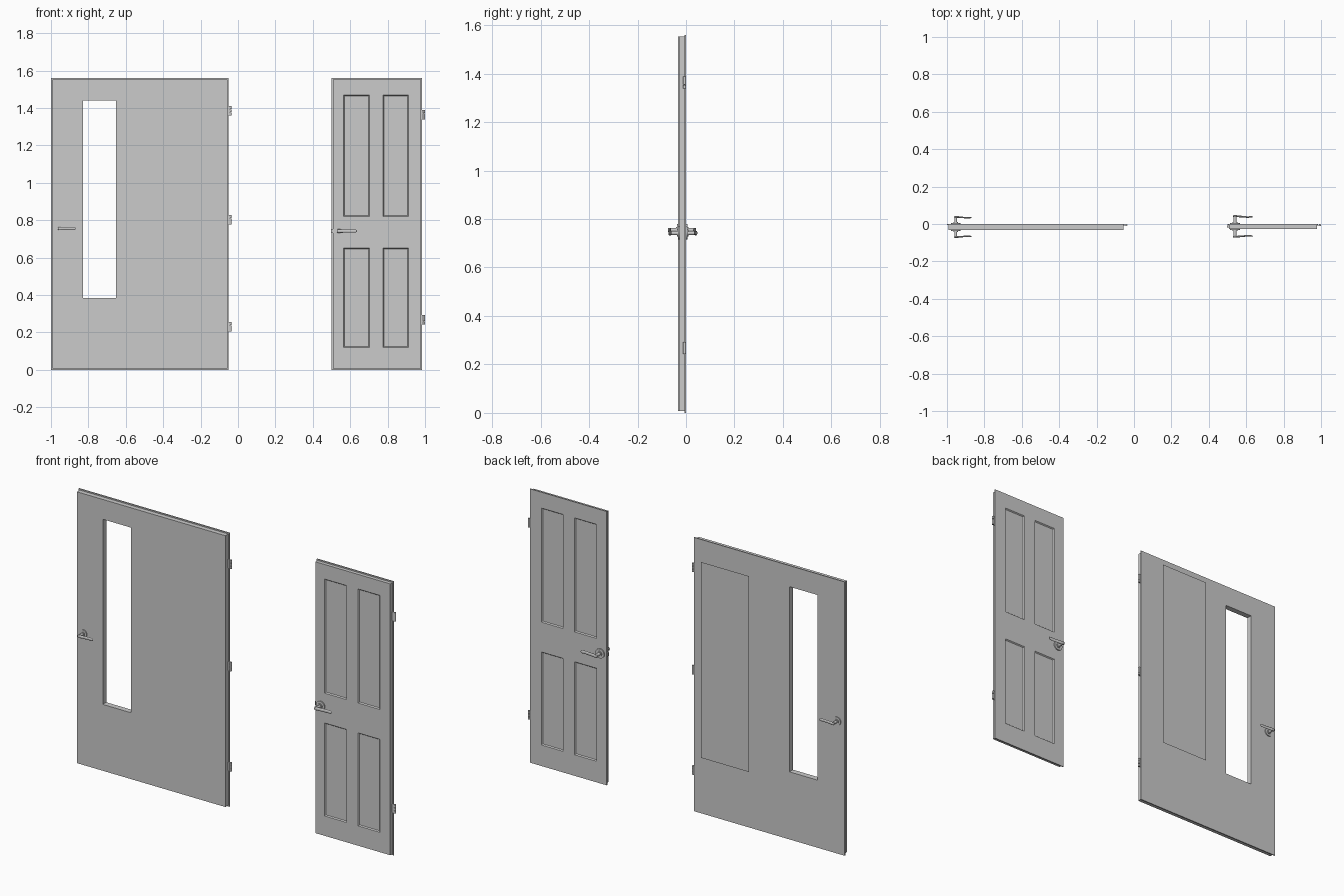
import bpy, bmesh, math
from mathutils import Matrix, Vector

if "Cube" in bpy.data.objects:
    bpy.data.objects.remove(bpy.data.objects["Cube"])


def finish(bm, name, smooth=False):
    bmesh.ops.recalc_face_normals(bm, faces=bm.faces)
    me = bpy.data.meshes.new(name)
    bm.to_mesh(me)
    bm.free()
    ob = bpy.data.objects.new(name, me)
    bpy.context.collection.objects.link(ob)
    if smooth:
        bpy.ops.object.select_all(action='DESELECT')
        ob.select_set(True)
        bpy.context.view_layer.objects.active = ob
        bpy.ops.object.shade_smooth_by_angle(angle=math.radians(35))
    return ob


def add_box(bm, lo, hi):
    lo, hi = Vector(lo), Vector(hi)
    m = Matrix.Translation((lo + hi) / 2) @ Matrix.Diagonal((*(hi - lo), 1))
    bmesh.ops.create_cube(bm, size=1, matrix=m)


def add_cyl(bm, centre, r, length, axis, segs=24, r2=None):
    rot = Matrix.Rotation(math.pi / 2, 4, 'X') if axis == 'Y' else Matrix()
    bmesh.ops.create_cone(bm, cap_ends=True, segments=segs, radius1=r,
                          radius2=r if r2 is None else r2, depth=length,
                          matrix=Matrix.Translation(centre) @ rot)


def door(name, xs, zs, front, holes=(), panels=(), step=0.007, lip=0.006):
    """Rebated slab on a grid: smaller body in front, full-size lip at the back."""
    bm = bmesh.new()
    nx, nz = len(xs) - 1, len(zs) - 1

    def vert(i, k, y, inset):
        x = xs[i] + inset * ((i == 0) - (i == nx))
        z = zs[k] + inset * ((k == 0) - (k == nz))
        return bm.verts.new((x, y, z))

    layers = [(front, step), (-lip, step), (-lip, 0), (0, 0)]
    rim = ([(i, 0) for i in range(nx)] + [(nx, k) for k in range(nz)] +
           [(i, nz) for i in range(nx, 0, -1)] + [(0, k) for k in range(nz, 0, -1)])
    keys = [(i, k) for i in range(nx + 1) for k in range(nz + 1)]
    rings = [{p: vert(*p, y, s) for p in (keys if n in (0, 3) else rim)}
             for n, (y, s) in enumerate(layers)]
    # stepped edges
    for a, b in zip(rings, rings[1:]):
        for p, q in zip(rim, rim[1:] + rim[:1]):
            bm.faces.new((a[p], a[q], b[q], b[p]))
    # both faces, with openings and panel cells
    sunk = []
    for i in range(nx):
        for k in range(nz):
            c = [(i, k), (i + 1, k), (i + 1, k + 1), (i, k + 1)]
            if (i, k) in holes:
                for p, q in zip(c, c[1:] + c[:1]):
                    bm.faces.new((rings[0][p], rings[0][q], rings[3][q], rings[3][p]))
                continue
            for r in (rings[0], rings[3]):
                f = bm.faces.new([r[p] for p in c])
                if (i, k) in panels:
                    sunk.append(f)
    bmesh.ops.recalc_face_normals(bm, faces=bm.faces)
    if sunk:
        bmesh.ops.inset_individual(bm, faces=sunk, thickness=0.007, depth=-0.006)
    return finish(bm, name)


def handle(name, x, face_y, side, z, s):
    """Round rose, stem and curved lever; side is -1 for front, 1 for back."""
    bm = bmesh.new()

    def y(d):
        return face_y + side * d * s

    add_cyl(bm, (x, y(0.003), z), 0.027 * s, 0.006 * s, 'Y', 32)
    add_cyl(bm, (x, y(0.008), z), 0.014 * s, 0.006 * s, 'Y', 24)
    add_cyl(bm, (x, y(0.023), z), 0.0085 * s, 0.046 * s, 'Y', 20)
    # lever stations: along, out, half thickness, half height
    stations = [(-0.010, 0.042, 0.003, 0.006), (-0.007, 0.042, 0.005, 0.0095),
                (0.010, 0.042, 0.005, 0.0095), (0.035, 0.0395, 0.0045, 0.009),
                (0.065, 0.037, 0.004, 0.009), (0.088, 0.038, 0.004, 0.009),
                (0.095, 0.039, 0.002, 0.005)]
    n, rings = 16, []
    for along, out, th, h in stations:
        rings.append([bm.verts.new((x + along * s,
                                    y(out + th * math.cos(2 * math.pi * j / n)),
                                    z + h * s * math.sin(2 * math.pi * j / n)))
                      for j in range(n)])
    for a, b in zip(rings, rings[1:]):
        for j in range(n):
            bm.faces.new((a[j], a[j - 1], b[j - 1], b[j]))
    bm.faces.new(rings[0])
    bm.faces.new(rings[-1])
    finish(bm, name, True)


def hinge(name, x, z):
    bm = bmesh.new()
    add_box(bm, (x - 0.008, -0.008, z - 0.025), (x + 0.008, -0.005, z + 0.025))
    for dz in (-0.017, 0, 0.017):
        add_cyl(bm, (x + 0.009, -0.006, z + dz), 0.006, 0.016, 'Z', 16)
    finish(bm, name, True)


# wide door with a tall viewing slot
door("wide_door", [-1.0, -0.83, -0.652, -0.05], [0, 0.385, 1.44, 1.56], -0.032,
     holes={(1, 1)})
# narrow four-panel door
door("panel_door", [0.5, 0.564, 0.702, 0.776, 0.912, 0.985],
     [0, 0.12, 0.65, 0.82, 1.47, 1.56], -0.026,
     panels={(1, 1), (3, 1), (1, 3), (3, 3)})

# lever handles, both sides of each door
for tag, x, front, z, s in (("wide", -0.953, -0.032, 0.755, 0.9),
                            ("panel", 0.54, -0.026, 0.742, 1.0)):
    handle(tag + "_door_front_handle", x, front, -1, z, s)
    handle(tag + "_door_back_handle", x, 0, 1, z, s)

# latch bolt of the narrow door
bm = bmesh.new()
add_box(bm, (0.497, -0.018, 0.732), (0.515, -0.009, 0.752))
finish(bm, "latch_bolt")

# hinges
for i, z in enumerate((1.385, 0.802, 0.23)):
    hinge(f"wide_door_hinge_{i + 1}", -0.05, z)
for i, z in enumerate((1.363, 0.268)):
    hinge(f"panel_door_hinge_{i + 1}", 0.985, z)

# two thin panes standing just behind the wide door
for name, x0, x1 in (("wide_pane", -0.382, -0.145), ("narrow_pane", -0.449, -0.382)):
    bm = bmesh.new()
    bm.faces.new([bm.verts.new((x, 0.074, z)) for x, z in
                  ((x1, 0.358), (x0, 0.358), (x0, 1.474), (x1, 1.474))])
    finish(bm, name)
